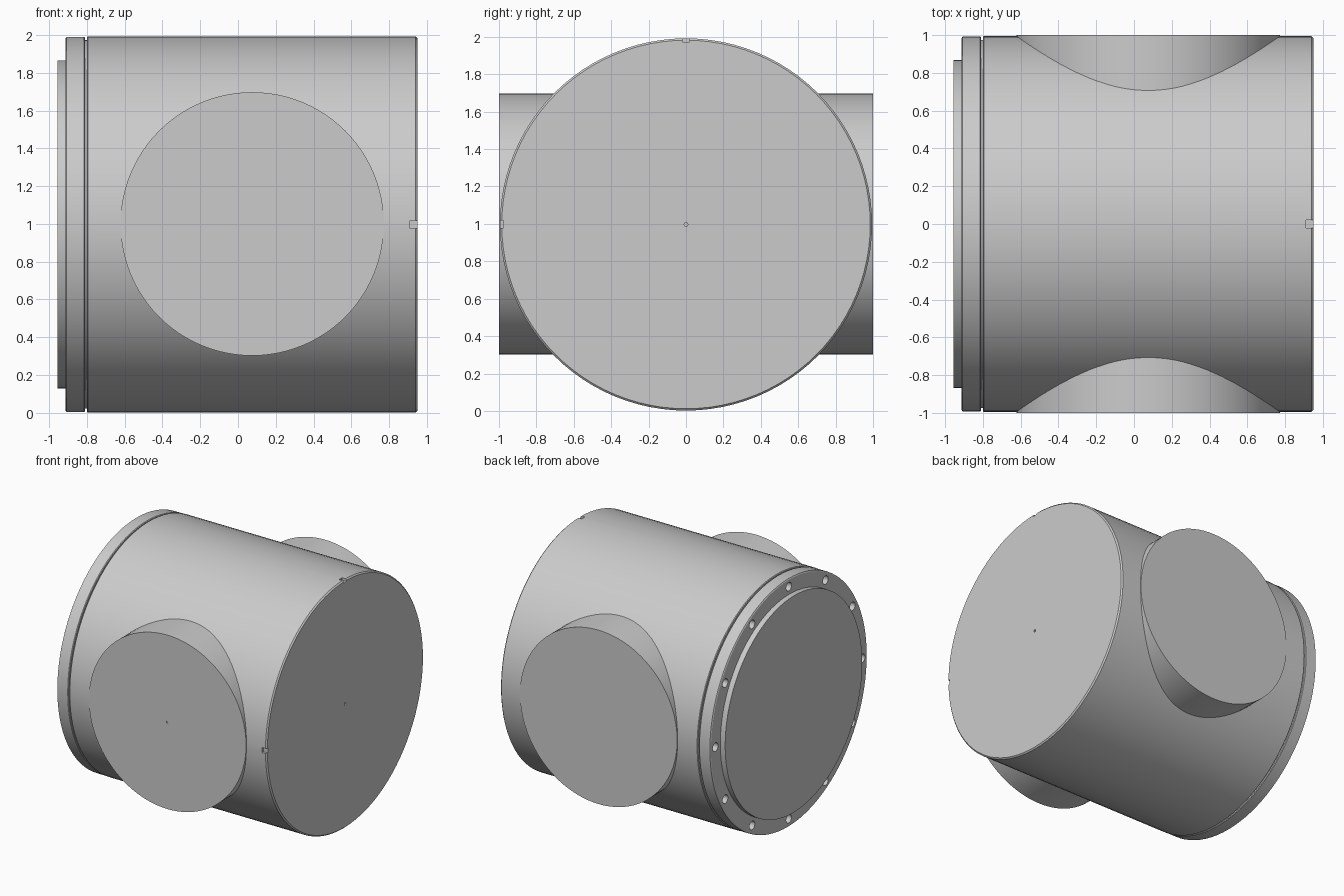
import bpy, bmesh, math

if "Cube" in bpy.data.objects:
    bpy.data.objects.remove(bpy.data.objects["Cube"])

CZ = 0.997      # height of the main axis
SEG = 96

steel = bpy.data.materials.new("light grey metal")
steel.diffuse_color = (0.6, 0.6, 0.6, 1)
steel.use_nodes = True
steel.node_tree.nodes["Principled BSDF"].inputs["Base Color"].default_value = steel.diffuse_color


def finish(name, bm):
    bmesh.ops.recalc_face_normals(bm, faces=bm.faces[:])
    me = bpy.data.meshes.new(name)
    bm.to_mesh(me)
    bm.free()
    me.materials.append(steel)
    ob = bpy.data.objects.new(name, me)
    bpy.context.collection.objects.link(ob)
    return ob


def lathe(bm, profile, axis="x", origin=(0, 0, CZ), seg=SEG):
    """Spin (position, radius) pairs about the x or y axis and cap both ends."""
    rings = []
    for p, r in profile:
        ring = []
        for i in range(seg):
            a = 2 * math.pi * i / seg
            u, v = r * math.cos(a), r * math.sin(a)
            co = (p, u, v) if axis == "x" else (u, p, v)
            ring.append(bm.verts.new([c + o for c, o in zip(co, origin)]))
        rings.append(ring)
    for a, b in zip(rings, rings[1:]):
        for i in range(seg):
            j = (i + 1) % seg
            bm.faces.new((a[i], a[j], b[j], b[i]))
    bm.faces.new(rings[0])
    bm.faces.new(rings[-1])


def turned(name, profile, axis="x", origin=(0, 0, CZ)):
    bm = bmesh.new()
    lathe(bm, profile, axis, origin)
    return finish(name, bm)


def cut(target, bm):
    cutter = finish("cutter", bm)
    cutter.hide_render = True
    mod = target.modifiers.new("cut", "BOOLEAN")
    mod.operation = "DIFFERENCE"
    mod.solver = "EXACT"
    mod.object = cutter
    bpy.context.view_layer.objects.active = target
    bpy.ops.object.modifier_apply(modifier=mod.name)
    bpy.data.objects.remove(cutter)


# Main drum with softened rim and tiny centre mark
body = turned("drum_body", [(-0.80, 0.99), (-0.795, 0.995), (0.94, 0.995),
                            (0.95, 0.985), (0.95, 0.01), (0.94, 0.01)])

# Two small rim notches: top and front
bm = bmesh.new()
for y, z in ((0, CZ + 0.995), (-0.995, CZ)):
    made = bmesh.ops.create_cube(bm, size=1)["verts"]
    bmesh.ops.scale(bm, vec=(0.08, 0.04, 0.04), verts=made)
    bmesh.ops.translate(bm, vec=(0.95, y, z), verts=made)
cut(body, bm)

# Neck forming the thin groove behind the flange
neck = turned("groove_neck", [(-0.83, 0.975), (-0.78, 0.975)])

# Flange with twelve bolt holes
flange = turned("bolt_flange", [(-0.912, 0.985), (-0.907, 0.993),
                                (-0.815, 0.993), (-0.81, 0.988)])
bm = bmesh.new()
for k in range(12):
    a = math.radians(30 * k)
    lathe(bm, [(-0.95, 0.034), (-0.84, 0.034)], "x",
          (0, 0.93 * math.sin(a), CZ + 0.93 * math.cos(a)), 20)
cut(flange, bm)

# Raised round face on the flange
boss = turned("raised_face", [(-0.955, 0.868), (-0.88, 0.868)])

# Cross pipe through the drum, front to back
pipe = turned("cross_pipe", [(-0.99, 0.01), (-1.0, 0.01), (-1.0, 0.697),
                             (1.0, 0.697)], "y", (0.075, 0, 1.0))

# Smooth shading with crisp edges
bpy.ops.object.select_all(action="DESELECT")
for ob in (body, neck, flange, boss, pipe):
    ob.select_set(True)
bpy.context.view_layer.objects.active = body
bpy.ops.object.shade_smooth_by_angle(angle=math.radians(30))
